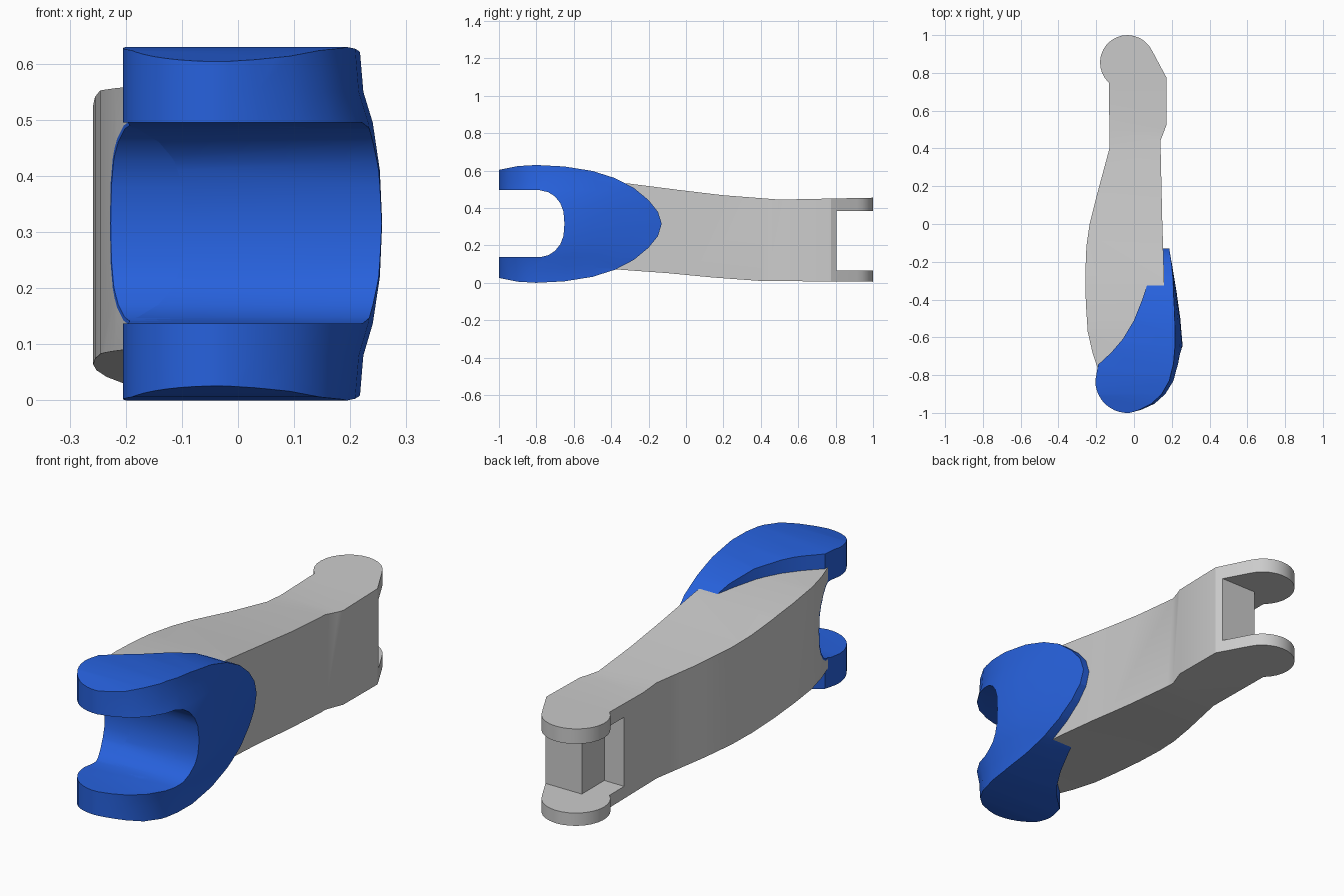
import bpy, bmesh, math

if "Cube" in bpy.data.objects:
    bpy.data.objects.remove(bpy.data.objects["Cube"])


def loft(name, rings):
    """Closed solid through a list of equal-length point rings."""
    bm = bmesh.new()
    vs = [[bm.verts.new(p) for p in r] for r in rings]
    n = len(vs[0])
    for a, b in zip(vs, vs[1:]):
        for i in range(n):
            j = (i + 1) % n
            bm.faces.new((a[i], a[j], b[j], b[i]))
    bm.faces.new(vs[0])
    bm.faces.new(vs[-1])
    bmesh.ops.recalc_face_normals(bm, faces=bm.faces)
    me = bpy.data.meshes.new(name)
    bm.to_mesh(me)
    bm.free()
    ob = bpy.data.objects.new(name, me)
    bpy.context.collection.objects.link(ob)
    return ob


def plan(name, pts, z0=-0.1, z1=0.8):
    return loft(name, [[(x, y, z) for x, y in pts] for z in (z0, z1)])


def side(name, pts):
    return loft(name, [[(x, y, z) for y, z in pts] for x in (-0.6, 0.6)])


def cut(ob, tool, op):
    """Apply a boolean and discard the cutter."""
    m = ob.modifiers.new("cut", 'BOOLEAN')
    m.operation, m.object, m.solver = op, tool, 'EXACT'
    bpy.context.view_layer.objects.active = ob
    bpy.ops.object.modifier_apply(modifier=m.name)
    bpy.data.objects.remove(tool)


def arc(cx, cy, r, a0, a1, n):
    return [(cx + r * math.cos(math.radians(a0 + (a1 - a0) * i / n)),
             cy + r * math.sin(math.radians(a0 + (a1 - a0) * i / n))) for i in range(n + 1)]


def notch(grow=0.0):
    """Rounded slot profile at the front, symmetric about mid height."""
    half = [(-1.2, .179), (-.78, .179), (-.735, .168), (-.7, .145), (-.672, .11), (-.655, .065)]
    low = [(y + grow, .316 - h - grow) for y, h in half]
    high = [(y + grow, .316 + h + grow) for y, h in reversed(half)]
    return low + [(-.65 + grow, .316)] + high


# Grey arm: plan outline trimmed by the side profile
arm_plan = arc(-.035, .855, .145, 25, 228, 16) + [
    (-.13, .40), (-.165, .27), (-.20, .14), (-.235, .0), (-.252, -.12), (-.258, -.27),
    (-.255, -.42), (-.245, -.57), (-.22, -.68), (-.19, -.77), (0, -.82), (.12, -.75),
    (.16, -.6), (.16, -.29), (.15, 0), (.14, .44), (.172, .525), (.172, .775)]
arm_side = [(1.1, .457), (.75, .45), (.5, .445), (.2, .468), (-.05, .498), (-.3, .53),
            (-.55, .552), (-.85, .562), (-.85, .095), (-.6, .085), (-.35, .07),
            (-.1, .052), (.15, .028), (.4, .01), (1.1, .005)]
arm = plan("arm", arm_plan)
cut(arm, side("arm_side", arm_side), 'INTERSECT')
cut(arm, side("front_slot", notch(.006)), 'DIFFERENCE')
# Stepped slot at the back, between the two round lugs
slot = [(-.4, .64), (-.03, .64), (-.03, .805), (.4, .805), (.4, 1.2), (-.4, 1.2)]
cut(arm, plan("back_slot", slot, .065, .385), 'DIFFERENCE')

# Blue fork: plan outline with a bulging outer side (x, y, bulge)
fork_plan = [(x, y, 0) for x, y in arc(-.035, -.83, .17, 180, 275, 10)] + [
    (.03, -.983, .015), (.09, -.952, .03), (.145, -.9, .035), (.185, -.83, .04),
    (.207, -.74, .042), (.215, -.64, .042), (.212, -.5, .033), (.204, -.35, .02),
    (.18, -.12, .005), (.1, -.12, 0), (.09, -.24, 0), (.07, -.32, 0), (.04, -.41, 0),
    (0, -.51, 0), (-.06, -.61, 0), (-.12, -.68, 0), (-.19, -.745, 0)]
levels = [(-.02, 0), (.08, .2), (.137, .6), (.22, .9), (.316, 1),
          (.41, .9), (.495, .6), (.55, .2), (.65, 0)]
fork_side = [(-1.1, .57), (-1, .604), (-.9, .624), (-.8, .63), (-.65, .622), (-.5, .598),
             (-.38, .56), (-.28, .508), (-.2, .442), (-.15, .38), (-.13, .316)]
fork_side += [(y, .63 - z) for y, z in reversed(fork_side[:-1])]
fork = loft("fork", [[(x + b * k, y, z) for x, y, b in fork_plan] for z, k in levels])
cut(fork, side("fork_side", fork_side), 'INTERSECT')
cut(fork, side("fork_slot", notch()), 'DIFFERENCE')

# Blue lining of the slot where it runs through the arm
liner = side("slot_liner", notch(.006))
cut(liner, side("liner_slot", notch()), 'DIFFERENCE')
cut(liner, plan("liner_trim", arm_plan), 'INTERSECT')

blue = bpy.data.materials.new("blue")
blue.diffuse_color = (.02, .12, .72, 1)
blue.use_nodes = True
blue.node_tree.nodes["Principled BSDF"].inputs["Base Color"].default_value = blue.diffuse_color
for ob in (fork, liner):
    ob.data.materials.clear()
    ob.data.materials.append(blue)

for ob in (arm, fork, liner):
    bpy.ops.object.select_all(action='DESELECT')
    ob.select_set(True)
    bpy.context.view_layer.objects.active = ob
    bpy.ops.object.shade_smooth_by_angle(angle=math.radians(22))
